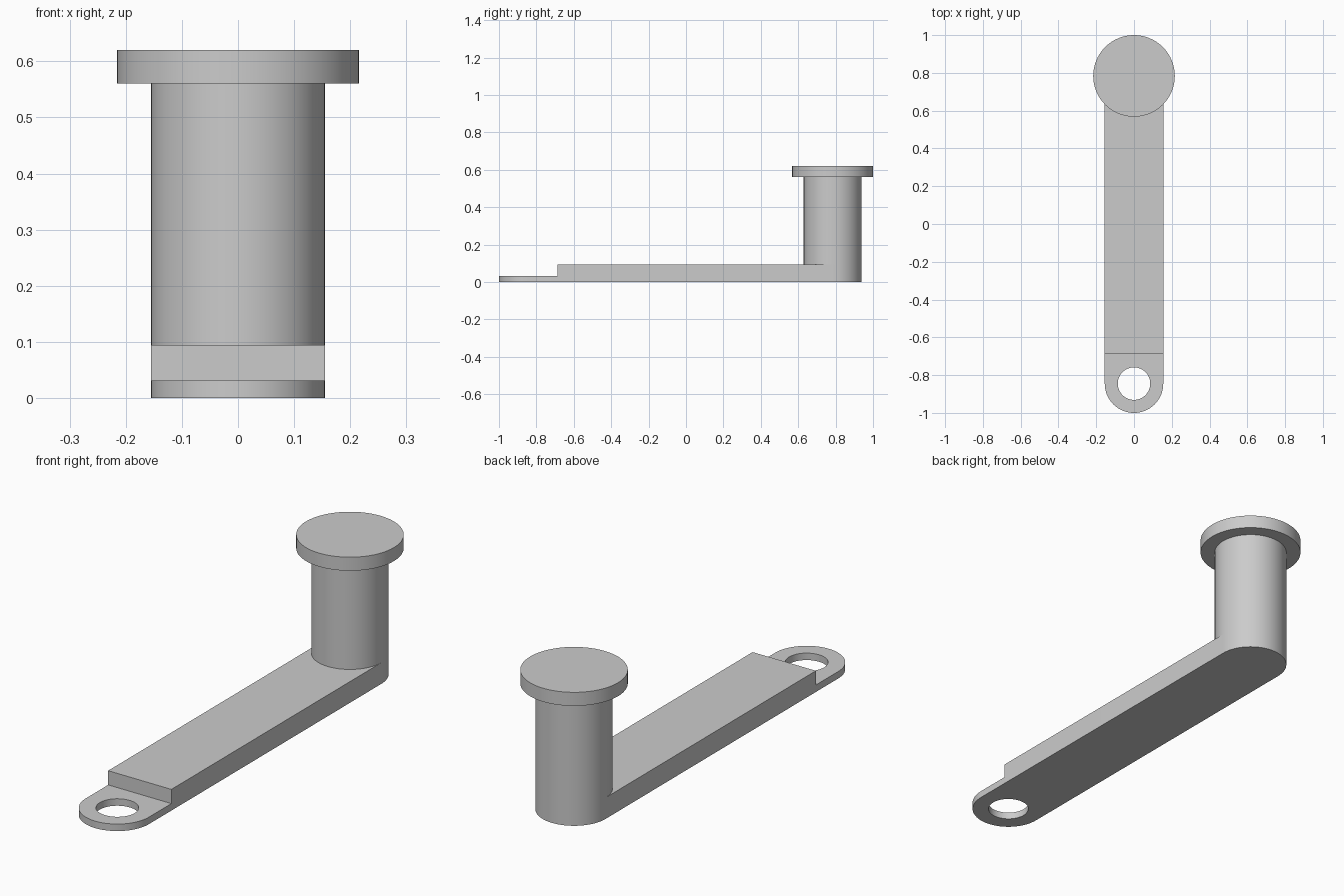
import bpy, bmesh
from math import pi, sin, cos

if "Cube" in bpy.data.objects:
    bpy.data.objects.remove(bpy.data.objects["Cube"])

R = 0.155            # half width of the arm, radius of the post
POST_Y, HOLE_Y = 0.784, -0.845
STEP_Y = -0.688
TAB_TOP, ARM_TOP, POST_TOP, CAP_TOP = 0.031, 0.094, 0.56, 0.62
SEG = 64

metal = bpy.data.materials.new("grey metal")
metal.use_nodes = True
grey = (0.6, 0.6, 0.6, 1)
metal.diffuse_color = grey
metal.node_tree.nodes["Principled BSDF"].inputs["Base Color"].default_value = grey


def arc(y, radius, start, end, steps):
    """Points on an arc around (0, y)."""
    angles = [start + (end - start) * i / steps for i in range(steps + 1)]
    return [(radius * cos(a), y + radius * sin(a)) for a in angles]


def circle(y, radius):
    return arc(y, radius, 0, 2 * pi, SEG)[:-1]


def prism(name, outline, z0, z1):
    """Extrude a flat outline from z0 up to z1."""
    bm = bmesh.new()
    base = bm.faces.new([bm.verts.new((x, y, z0)) for x, y in outline])
    top = bmesh.ops.extrude_face_region(bm, geom=[base], use_keep_orig=True)["geom"]
    verts = [v for v in top if isinstance(v, bmesh.types.BMVert)]
    bmesh.ops.translate(bm, verts=verts, vec=(0, 0, z1 - z0))
    bmesh.ops.recalc_face_normals(bm, faces=bm.faces)
    mesh = bpy.data.meshes.new(name)
    bm.to_mesh(mesh)
    bm.free()
    mesh.materials.append(metal)
    obj = bpy.data.objects.new(name, mesh)
    bpy.context.collection.objects.link(obj)
    return obj


# Thin mounting tab with a rounded front
tab = prism("mounting_tab",
            arc(HOLE_Y, R, pi, 2 * pi, SEG // 2) + [(R, STEP_Y), (-R, STEP_Y)],
            0, TAB_TOP)

# Round bolt hole through the tab
cutter = prism("hole_cutter", circle(HOLE_Y, 0.086), -0.1, 0.2)
cutter.hide_render = True
hole = tab.modifiers.new("bolt hole", "BOOLEAN")
hole.operation = "DIFFERENCE"
hole.solver = "EXACT"
hole.object = cutter
bpy.context.view_layer.objects.active = tab
tab.select_set(True)
bpy.ops.object.modifier_apply(modifier=hole.name)
bpy.data.objects.remove(cutter)

# Thick arm with a rounded back, flush with the post
arm = prism("crank_arm",
            [(-R, STEP_Y), (R, STEP_Y)] + arc(POST_Y, R, 0, pi, SEG // 2),
            0, ARM_TOP)

# Upright handle post and its wider cap
post = prism("handle_post", circle(POST_Y, R), ARM_TOP, POST_TOP)
cap = prism("handle_cap", circle(POST_Y, 0.216), POST_TOP, CAP_TOP)

# Smooth round walls, sharp rims
bpy.ops.object.select_all(action="DESELECT")
for part in (tab, arm, post, cap):
    part.select_set(True)
bpy.context.view_layer.objects.active = arm
bpy.ops.object.shade_smooth_by_angle(angle=pi / 6)
